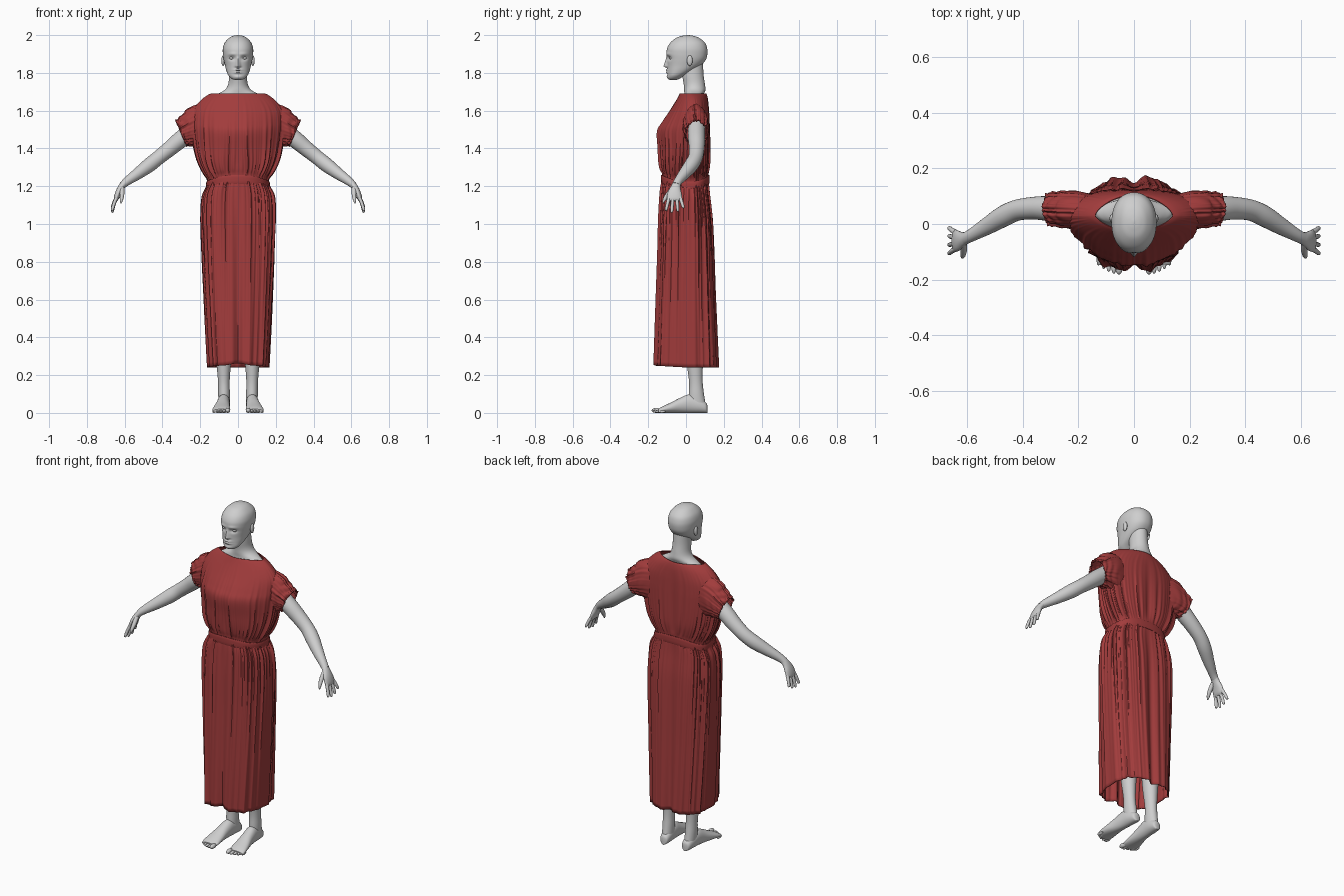
import bpy, bmesh, math, random
from mathutils import Vector

random.seed(4)
cube = bpy.data.objects.get("Cube")
if cube:
    bpy.data.objects.remove(cube)


def material(name, rgb):
    m = bpy.data.materials.new(name)
    m.use_nodes = True
    m.diffuse_color = (*rgb, 1)
    m.node_tree.nodes["Principled BSDF"].inputs["Base Color"].default_value = (*rgb, 1)
    return m


SKIN = material("pale grey skin", (0.62, 0.62, 0.62))
CLOTH = material("dark red cloth", (0.36, 0.045, 0.045))


def finish(name, bm, mat, angle=50):
    bmesh.ops.recalc_face_normals(bm, faces=bm.faces)
    mesh = bpy.data.meshes.new(name)
    bm.to_mesh(mesh)
    bm.free()
    mesh.materials.append(mat)
    ob = bpy.data.objects.new(name, mesh)
    bpy.context.collection.objects.link(ob)
    bpy.ops.object.select_all(action="DESELECT")
    ob.select_set(True)
    bpy.context.view_layer.objects.active = ob
    bpy.ops.object.shade_smooth_by_angle(angle=math.radians(angle))
    return ob


def spline(keys, n):
    """Catmull-Rom through the key tuples, n steps per span."""
    out = []
    for i in range(len(keys) - 1):
        quad = [keys[max(i - 1, 0)], keys[i], keys[i + 1], keys[min(i + 2, len(keys) - 1)]]
        for j in range(n):
            t = j / n
            out.append([b + 0.5 * t * (c - a + t * (2 * a - 5 * b + 4 * c - d + t * (3 * (b - c) + d - a)))
                        for a, b, c, d in zip(*quad)])
    return out + [list(keys[-1])]


def loft(name, rings, mat, caps=True):
    bm = bmesh.new()
    rows = [[bm.verts.new(p) for p in ring] for ring in rings]
    n = len(rows[0])
    for a, b in zip(rows, rows[1:]):
        for i in range(n):
            bm.faces.new((a[i], a[(i + 1) % n], b[(i + 1) % n], b[i]))
    if caps:
        bm.faces.new(rows[0])
        bm.faces.new(rows[-1])
    return finish(name, bm, mat)


def thicken(ob, thickness, offset):
    mod = ob.modifiers.new("cloth thickness", "SOLIDIFY")
    mod.thickness = thickness
    mod.offset = offset


def power(v, e):
    return math.copysign(abs(v) ** (2 / e), v)


def angles(n):
    return [2 * math.pi * i / n for i in range(n)]


def tube(name, keys, mat, s=1, ref=(0, 1, 0), n=24, steps=5, caps=True, ripple=None):
    """Sweep an ellipse along keys of x, y, z, radius along ref, radius across."""
    path = spline([k if len(k) == 5 else (*k, k[3]) for k in keys], steps)
    rings = []
    for i, (x, y, z, ru, rv) in enumerate(path):
        a, b = path[max(i - 1, 0)], path[min(i + 1, len(path) - 1)]
        t = (Vector(b[:3]) - Vector(a[:3])).normalized()
        u = Vector(ref)
        u = (u - t * u.dot(t)).normalized()
        v = t.cross(u)
        ring = []
        for w in angles(n):
            g = 1 + (ripple(i / (len(path) - 1), w) if ripple else 0)
            p = Vector((x, y, z)) + g * (u * ru * math.cos(w) + v * rv * math.sin(w))
            ring.append((s * p.x, p.y, p.z))
        rings.append(ring)
    return loft(name, rings, mat, caps)


def ball(name, loc, scale, s):
    bm = bmesh.new()
    bmesh.ops.create_uvsphere(bm, u_segments=20, v_segments=12, radius=1)
    for v in bm.verts:
        v.co = (s * (loc[0] + v.co.x * scale[0]), loc[1] + v.co.y * scale[1], loc[2] + v.co.z * scale[2])
    finish(name, bm, SKIN)


def bell(d, width):
    return math.exp(-(d / width) ** 2)


# Head: stacked ovals with the face pushed in and out
def face_push(x, z):
    ax = abs(x)
    ramp = min(max((1.89 - z) / 0.055, 0), 1) * (1 if z > 1.835 else bell(z - 1.835, 0.007))
    return (-0.021 * ramp * bell(x, 0.006 + 0.007 * ramp)
            + 0.011 * bell(ax - 0.032, 0.017) * bell(z - 1.878, 0.011)
            - 0.004 * bell(ax - 0.03, 0.022) * bell(z - 1.9, 0.008)
            - 0.01 * bell(x, 0.02) * (bell(z - 1.815, 0.005) + bell(z - 1.802, 0.006))
            - 0.007 * bell(x, 0.022) * bell(z - 1.778, 0.011))


head_keys = [(1.762, .012, -.08, -.055), (1.768, .032, -.092, -.035), (1.785, .05, -.096, -.01),
             (1.81, .061, -.097, .035), (1.84, .069, -.098, .08), (1.87, .076, -.1, .105),
             (1.9, .08, -.103, .113), (1.93, .08, -.1, .112), (1.96, .07, -.083, .1),
             (1.985, .047, -.052, .07), (1.996, .025, -.02, .04), (2.0, .003, .005, .015)]
rings = []
for z, hw, f, b in spline(head_keys, 7):
    ring = []
    for w in angles(128):
        x = hw * power(math.cos(w), 2.2)
        y = (f + b) / 2 + (b - f) / 2 * power(math.sin(w), 2.2)
        if math.sin(w) < 0:
            y += face_push(x, z) * min(1, -2 * math.sin(w))
        ring.append((x, y, z))
    rings.append(ring)
loft("head", rings, SKIN)

# Neck running into the shoulders
neck_keys = [(1.55, .17, -.03, .1), (1.62, .15, -.02, .1), (1.665, .14, -.01, .09),
             (1.686, .112, -.008, .094), (1.71, .07, -.01, .103), (1.74, .052, -.012, .1),
             (1.79, .047, -.02, .093), (1.85, .045, -.02, .09)]
loft("neck", [[(hw * math.cos(w), (f + b) / 2 + (b - f) / 2 * math.sin(w), z) for w in angles(48)]
              for z, hw, f, b in spline(neck_keys, 5)], SKIN)


# Dress: pleated shells around a common centre line
PLEATS = [(f, random.uniform(0, 6.28)) for f in (17, 29, 41, 53)]
BROAD = [(f, random.uniform(0, 6.28)) for f in (9, 14, 23)]


def folds(w, waves):
    return sum(1 - 2 * abs(math.sin(f * w / 2 + p)) for f, p in waves) / len(waves)


def garment(name, keys, steps):
    """Keys: z, half width, front y, back y, fine pleats, broad folds, front and back squareness."""
    rings = []
    for z, hw, f, b, fine, broad, e_front, e_back in spline(keys, steps):
        ring = []
        for w in angles(320):
            c, sn = math.cos(w), math.sin(w)
            depth, e = (0.03 - f, e_front) if sn < 0 else (b - 0.03, e_back)
            d = fine * folds(w, PLEATS) + broad * folds(w, BROAD)
            g = 1 + d / 0.16
            x = g * hw * power(c, e)
            dip = 1 - 2.5 * broad * bell(x, 0.02) / 0.16
            y = 0.03 + g * dip * depth * power(sn, e)
            rise = 0.035 * sn * sn * bell(z - 1.21, 0.09)
            rise += 0.022 * bell(z - 0.24, 0.1) * max(-sn, 0) * (0.5 + 0.5 * bell(x, 0.05))
            ring.append((x, y, z + rise))
        rings.append(ring)
    thicken(loft(name, rings, CLOTH, caps=False), 0.004, -1)


garment("bodice", [(1.2, .162, -.125, .117, .002, 0, 2.3, 2.3), (1.235, .165, -.128, .12, .005, 0, 2.3, 2.3),
                   (1.27, .188, -.138, .125, .011, .002, 2.2, 2.3), (1.33, .218, -.146, .13, .011, .004, 2, 2.3),
                   (1.4, .238, -.151, .13, .008, .004, 1.8, 2.3), (1.49, .25, -.157, .128, .005, .003, 1.7, 2.3),
                   (1.54, .25, -.13, .126, .003, .002, 1.7, 2.3), (1.6, .24, -.088, .123, .002, .001, 1.7, 2.2),
                   (1.65, .202, -.055, .118, .001, 0, 1.7, 2), (1.68, .165, -.038, .112, 0, 0, 1.6, 1.8),
                   (1.692, .14, -.032, .107, 0, 0, 1.5, 1.6)], 5)
garment("skirt", [(1.215, .16, -.123, .115, .003, 0, 2.5, 2.5), (1.19, .172, -.13, .12, .009, 0, 2.6, 2.6),
                  (1.14, .193, -.138, .127, .011, .002, 2.7, 2.7), (1.03, .2, -.146, .142, .009, .004, 2.7, 2.7),
                  (.85, .195, -.152, .15, .006, .006, 2.7, 2.7), (.65, .186, -.16, .156, .004, .007, 2.7, 2.7),
                  (.45, .176, -.168, .164, .002, .008, 2.7, 2.7), (.24, .164, -.175, .173, .001, .009, 2.7, 2.7)], 6)
garment("waistband", [(1.182, .162, -.127, .119, 0, 0, 2.4, 2.4), (1.185, .168, -.132, .124, 0, 0, 2.4, 2.4),
                      (1.222, .168, -.132, .124, 0, 0, 2.4, 2.4), (1.225, .162, -.127, .119, 0, 0, 2.4, 2.4)], 3)


def sleeve_ripple(t, w):
    return t * (0.08 * folds(w, BROAD) + 0.06 * folds(w, PLEATS[:2])
                + 0.045 * math.sin(24 * t + 3 * math.sin(3 * w)))


for side, s in (("left", 1), ("right", -1)):
    # Gathered sleeve
    sleeve = tube(side + "_sleeve", [(.1, .04, 1.52, .05, .12), (.2, .05, 1.515, .066, .118),
                                     (.25, .053, 1.5, .066, .096), (.285, .055, 1.487, .061, .078),
                                     (.302, .055, 1.48, .059, .072)],
                  CLOTH, s, n=160, steps=8, caps=False, ripple=sleeve_ripple)
    thicken(sleeve, 0.004, 0)

    # Arm, palm, fingers and thumb
    tube(side + "_arm", [(.2, .055, 1.53, .045), (.3, .056, 1.45, .045), (.36, .057, 1.4, .041),
                         (.42, .05, 1.352, .038), (.47, .028, 1.312, .038), (.53, -.008, 1.267, .031),
                         (.585, -.04, 1.228, .023), (.612, -.053, 1.205, .022, .018)], SKIN, s)
    tube(side + "_palm", [(.6, -.048, 1.217, .021, .018), (.618, -.055, 1.195, .026, .017),
                          (.634, -.06, 1.165, .037, .016), (.645, -.061, 1.135, .04, .013),
                          (.649, -.061, 1.122, .034, .007)], SKIN, s)
    for finger, y, length in (("index", -.09, .07), ("middle", -.07, .08),
                              ("ring", -.049, .074), ("little", -.03, .056)):
        splay = (y + .06) * 0.5
        tube(f"{side}_{finger}_finger",
             [(.643, y, 1.14, .0095), (.656, y + splay * .5, 1.14 - length * .45, .0088),
              (.665, y + splay, 1.14 - length * .9, .0075), (.667, y + splay, 1.14 - length, .003)],
             SKIN, s, n=12)
    tube(side + "_thumb", [(.615, -.07, 1.19, .013), (.614, -.095, 1.158, .012),
                           (.617, -.114, 1.13, .009), (.62, -.122, 1.11, .003)], SKIN, s, n=12)

    # Leg
    tube(side + "_leg", [(.09, 0, 1.1, .07), (.088, .005, .8, .066), (.082, .025, .55, .052),
                         (.078, .042, .4, .05), (.076, .046, .28, .04, .044), (.075, .052, .17, .031, .036),
                         (.074, .055, .1, .031, .04), (.073, .058, .05, .03, .045)],
         SKIN, s, ref=(1, 0, 0))
    # Foot: sections from heel to ball, then toes
    foot = [(.113, .07, .01, .04), (.105, .071, .024, .055), (.07, .073, .031, .08), (.02, .076, .033, .098),
            (-.03, .08, .036, .08), (-.08, .085, .043, .055), (-.125, .088, .047, .034), (-.148, .089, .043, .02)]
    loft(side + "_foot", [[(s * (cx + hw * power(math.cos(w), 2.1)), y, h / 2 * (1 + power(math.sin(w), 2.1)))
                           for w in angles(32)] for y, cx, hw, h in spline(foot, 5)], SKIN)
    for i in range(5):
        r = 0.013 if i == 0 else 0.0095 - 0.0006 * i
        ball(f"{side}_toe_{i + 1}", (.054 + .0185 * i, -.157 + .0018 * i * i, r), (r, .025 - .001 * i, r), s)

    # Eye and ear
    ball(side + "_eye", (.032, -.077, 1.878), (.015, .012, .008), s)
    ball(side + "_ear", (.079, .02, 1.865), (.009, .015, .028), s)
